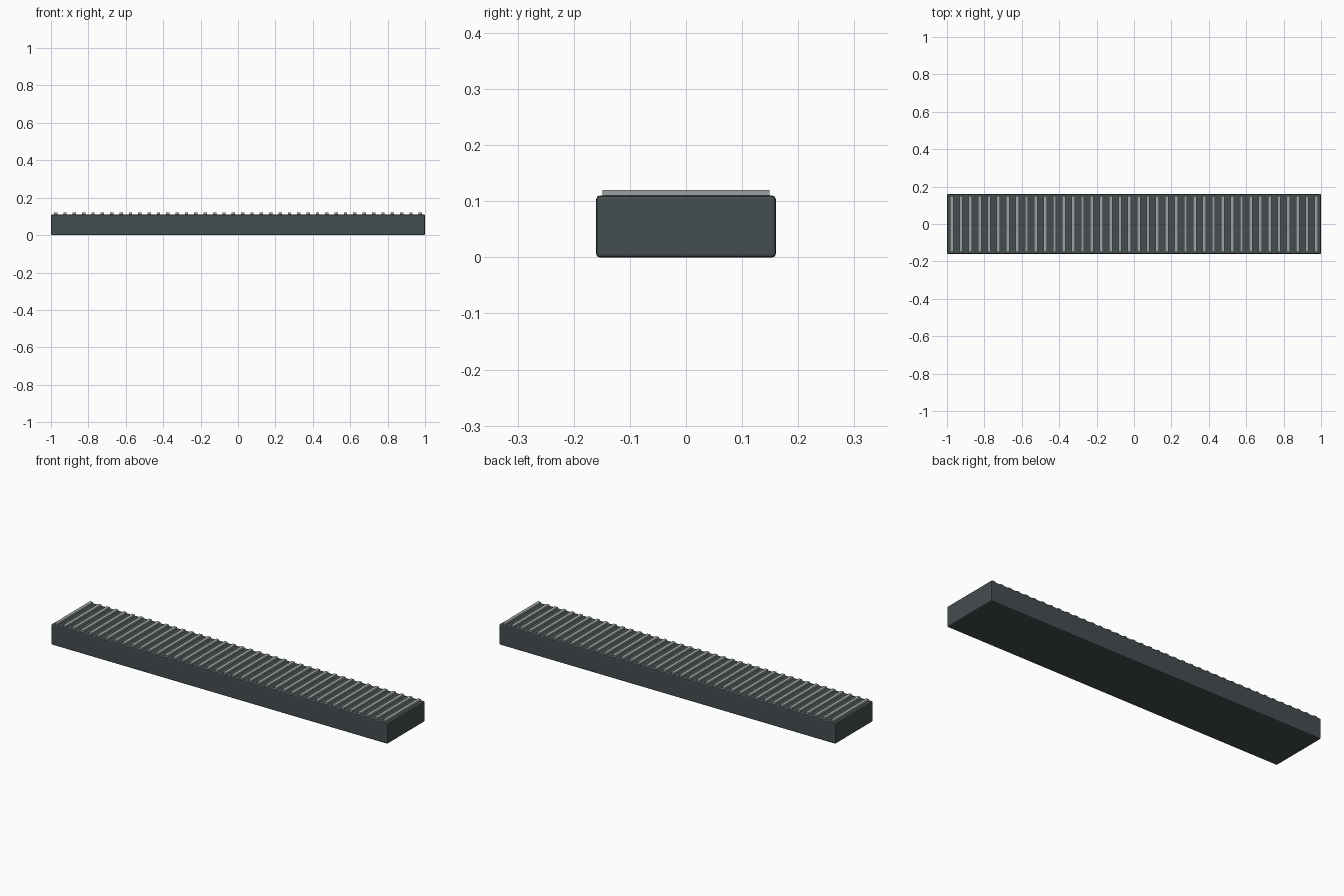
import bpy

if "Cube" in bpy.data.objects:
    bpy.data.objects.remove(bpy.data.objects["Cube"])


def material(name, color):
    mat = bpy.data.materials.new(name)
    mat.diffuse_color = (*color, 1)
    mat.use_nodes = True
    mat.node_tree.nodes["Principled BSDF"].inputs["Base Color"].default_value = mat.diffuse_color
    return mat


def box(name, size, center, mat):
    bpy.ops.mesh.primitive_cube_add(size=1, location=center)
    obj = bpy.context.object
    obj.name = name
    obj.scale = size
    bpy.ops.object.transform_apply(location=False, rotation=False, scale=True)
    obj.data.materials.append(mat)
    return obj


dark = material("dark_grey", (0.06, 0.075, 0.08))
light = material("light_grey", (0.33, 0.37, 0.36))

# Slab with softened edges
slab = box("slab", (2.0, 0.32, 0.11), (0, 0, 0.055), dark)
bevel = slab.modifiers.new("soft_edges", 'BEVEL')
bevel.width = 0.006
bevel.segments = 2

# Row of raised cross ribs along the top
COUNT, PITCH = 40, 0.05
rib = box("tread_ribs", (0.018, 0.298, 0.02),
          (-PITCH * (COUNT - 1) / 2, 0, 0.11), light)
array = rib.modifiers.new("repeat", 'ARRAY')
array.count = COUNT
array.use_relative_offset = False
array.use_constant_offset = True
array.constant_offset_displace = (PITCH, 0, 0)
